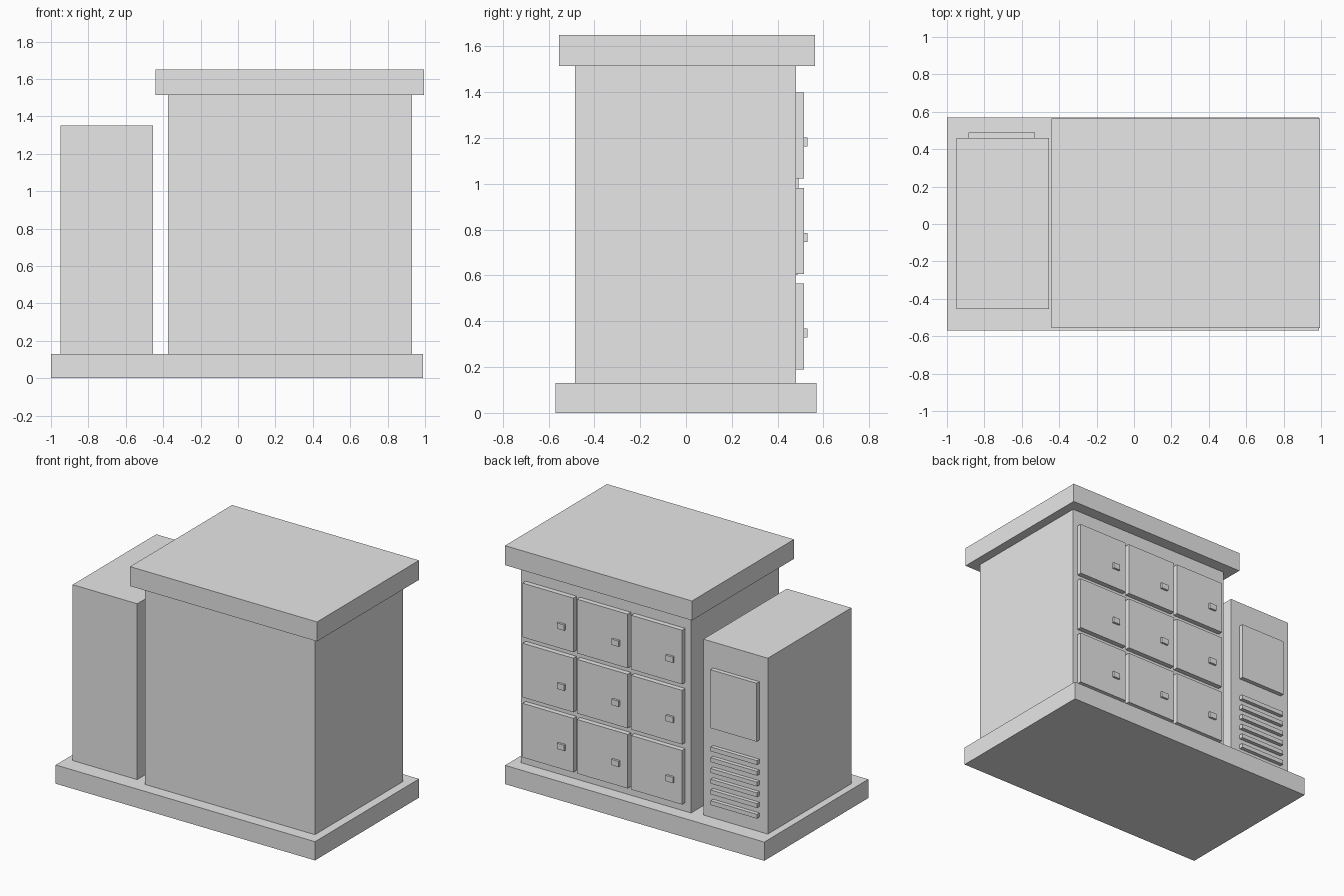
import bpy

cube = bpy.data.objects.get("Cube")
if cube:
    bpy.data.objects.remove(cube, do_unlink=True)

# One flat colour for the whole model
GREY = (0.8, 0.8, 0.8, 1.0)
mat = bpy.data.materials.new("light_grey")
mat.use_nodes = True
mat.diffuse_color = GREY
for node in mat.node_tree.nodes:
    if node.type == 'BSDF_PRINCIPLED':
        node.inputs["Base Color"].default_value = GREY


def box(name, x, y, z):
    """Box spanning the given (low, high) ranges on each axis."""
    spans = (x, y, z)
    bpy.ops.mesh.primitive_cube_add(size=1, location=[(a + b) / 2 for a, b in spans])
    obj = bpy.context.object
    obj.name = name
    obj.scale = [b - a for a, b in spans]
    bpy.ops.object.transform_apply(location=False, rotation=False, scale=True)
    obj.data.materials.append(mat)
    return obj


# Plinth, locker body and overhanging roof
box("base_slab", (-1.0, 0.99), (-0.57, 0.57), (0, 0.13))
box("locker_body", (-0.375, 0.93), (-0.485, 0.48), (0.13, 1.515))
box("roof_slab", (-0.44, 0.995), (-0.555, 0.563), (1.515, 1.65))

# Three by three locker doors with small handles
for row in range(3):
    for col in range(3):
        x = -0.33 + col * 0.417
        z = 0.19 + row * 0.417
        tag = f"{row + 1}_{col + 1}"
        box(f"locker_door_{tag}", (x, x + 0.39), (0.47, 0.515), (z, z + 0.375))
        box(f"door_handle_{tag}", (x + 0.06, x + 0.115), (0.51, 0.53), (z + 0.138, z + 0.178))

# Side cabinet with a raised panel and vent slats
box("side_cabinet", (-0.95, -0.455), (-0.455, 0.46), (0.13, 1.35))
PANEL_X = (-0.885, -0.53)
box("cabinet_panel", PANEL_X, (0.45, 0.49), (0.765, 1.17))
for i in range(6):
    z = 0.23 + i * 0.0745
    box(f"vent_slat_{i + 1}", PANEL_X, (0.45, 0.487), (z, z + 0.03))
